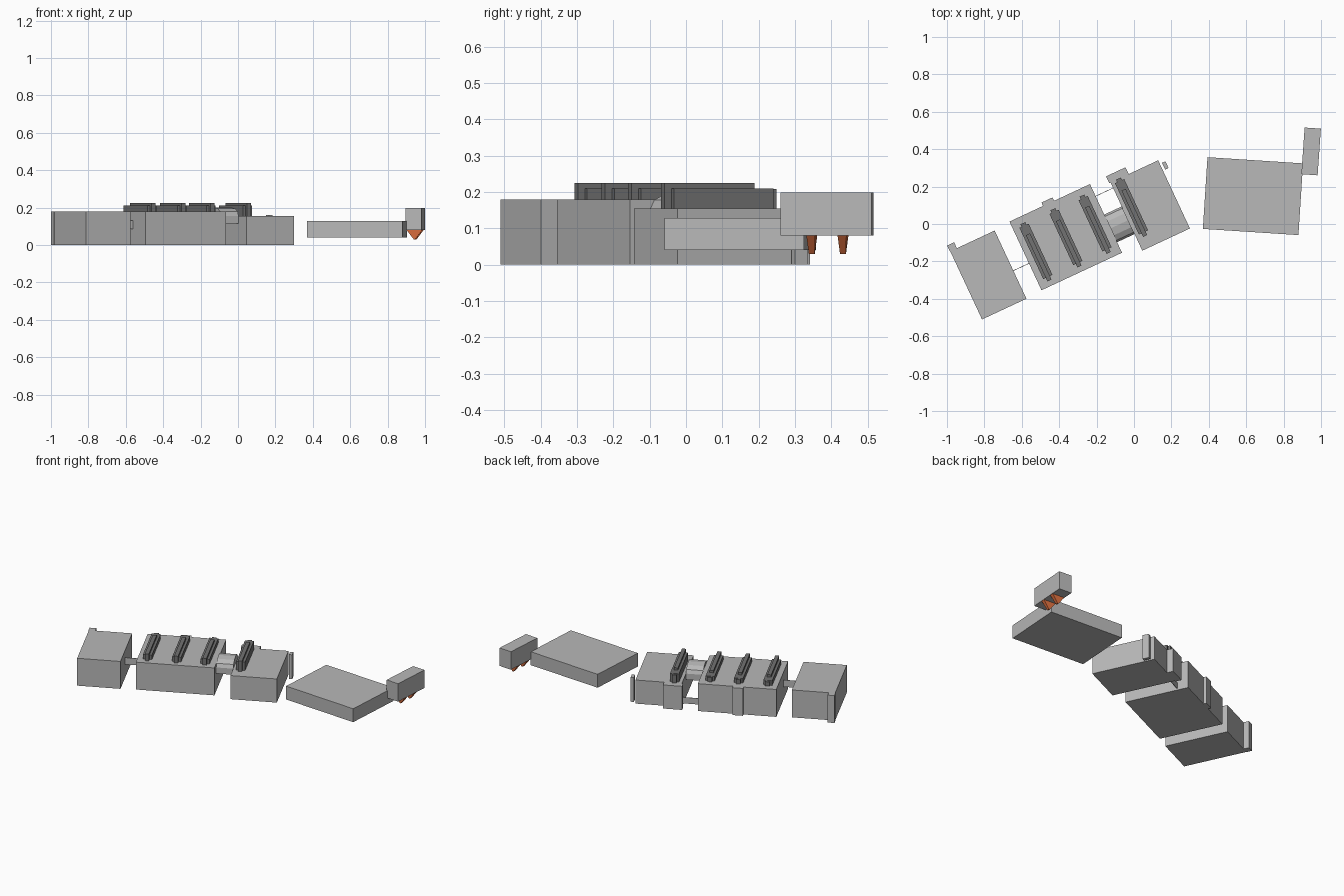
import bpy, bmesh, math
from mathutils import Matrix

if "Cube" in bpy.data.objects:
    bpy.data.objects.remove(bpy.data.objects["Cube"])


def material(name, rgb):
    m = bpy.data.materials.new(name)
    m.diffuse_color = (*rgb, 1)
    m.use_nodes = True
    m.node_tree.nodes["Principled BSDF"].inputs["Base Color"].default_value = m.diffuse_color
    return m


GREY = material("concrete_grey", (0.48, 0.48, 0.48))
DARK = material("dark_grey", (0.17, 0.17, 0.17))
ORANGE = material("orange", (0.72, 0.16, 0.05))

# The long complex lies along an axis turned 25 degrees, the annex along -3.7
SITE = Matrix.Rotation(math.radians(25), 4, 'Z')
ANNEX = Matrix.Translation((0.636, 0.149, 0)) @ Matrix.Rotation(math.radians(-3.7), 4, 'Z')
TOWER = Matrix.Translation((0.947, 0.388, 0)) @ Matrix.Rotation(math.radians(-4), 4, 'Z')


def finish(name, bm, mat, frame):
    bmesh.ops.recalc_face_normals(bm, faces=bm.faces)
    bm.transform(frame)
    me = bpy.data.meshes.new(name)
    bm.to_mesh(me)
    bm.free()
    me.materials.append(mat)
    ob = bpy.data.objects.new(name, me)
    bpy.context.collection.objects.link(ob)
    return ob


def box(name, u, v, z, mat=GREY, frame=SITE):
    bm = bmesh.new()
    bmesh.ops.create_cube(bm, size=1)
    for p in bm.verts:
        p.co = [r[0] if c < 0 else r[1] for c, r in zip(p.co, (u, v, z))]
    return finish(name, bm, mat, frame)


def loft(name, ring_a, ring_b, mat, frame):
    """Solid between two matching rings of points."""
    bm = bmesh.new()
    a = [bm.verts.new(p) for p in ring_a]
    b = [bm.verts.new(p) for p in ring_b]
    bm.faces.new(a)
    bm.faces.new(b)
    n = len(a)
    for i in range(n):
        j = (i + 1) % n
        bm.faces.new((a[i], a[j], b[j], b[i]))
    return finish(name, bm, mat, frame)


# Main halls with their small rear towers
box("west_hall", (-0.952, -0.69), (-0.119, 0.283), (0, 0.18))
box("west_hall_pillar", (-0.954, -0.913), (0.283, 0.318), (0, 0.18))
box("middle_hall", (-0.598, -0.123), (-0.112, 0.293), (0, 0.18))
box("middle_hall_pillar", (-0.400, -0.335), (0.293, 0.313), (0, 0.18))
box("east_hall", (-0.02, 0.261), (-0.148, 0.254), (0, 0.155))
box("east_hall_stair", (-0.028, 0.087), (0.254, 0.294), (0, 0.155))
box("east_slab", (0.274, 0.294), (0.193, 0.233), (0, 0.16))

# Thin walkways between halls
box("west_walkway", (-0.69, -0.598), (0.045, 0.048), (0.085, 0.13))
box("low_walkway", (-0.123, -0.02), (0.22, 0.223), (0.01, 0.05))

# Arched bridge between middle and east hall
arch = [(-0.05, 0.115), (-0.05, 0.155)]
arch += [(0.0315 - 0.0815 * math.cos(t), 0.155 + 0.045 * math.sin(t))
         for t in (math.pi * k / 6 for k in range(1, 6))]
arch += [(0.113, 0.155), (0.113, 0.115)]
loft("arched_bridge", [(-0.123, v, z) for v, z in arch],
     [(-0.02, v, z) for v, z in arch], GREY, SITE)

# Dark roof vents: wide body, taller narrow spine, small rear tip
for i, (u, base) in enumerate([(-0.537, 0.18), (-0.36, 0.18), (-0.188, 0.18), (0.027, 0.155)]):
    box(f"vent_body_{i}", (u - 0.027, u + 0.027), (-0.062, 0.24), (base, 0.21), DARK)
    box(f"vent_spine_{i}", (u - 0.012, u + 0.012), (-0.083, 0.19), (base, 0.225), DARK)
    box(f"vent_tip_{i}", (u - 0.014, u + 0.014), (0.24, 0.255), (base, 0.208), DARK)

# Raised annex and its side tower
box("annex_hall", (-0.256, 0.256), (-0.192, 0.192), (0.04, 0.128), GREY, ANNEX)
box("annex_tower", (-0.0435, 0.0435), (-0.125, 0.125), (0.08, 0.198), GREY, TOWER)

# Orange triangular brackets under the tower
for i, y in enumerate((-0.042, 0.044)):
    rings = [[(-0.042, y + s * 0.012, 0.08), (0.042, y + s * 0.012, 0.08),
              (0.004, y + s * 0.008, 0.03), (-0.004, y + s * 0.008, 0.03)] for s in (-1, 1)]
    loft(f"bracket_{i}", rings[0], rings[1], ORANGE, TOWER)
